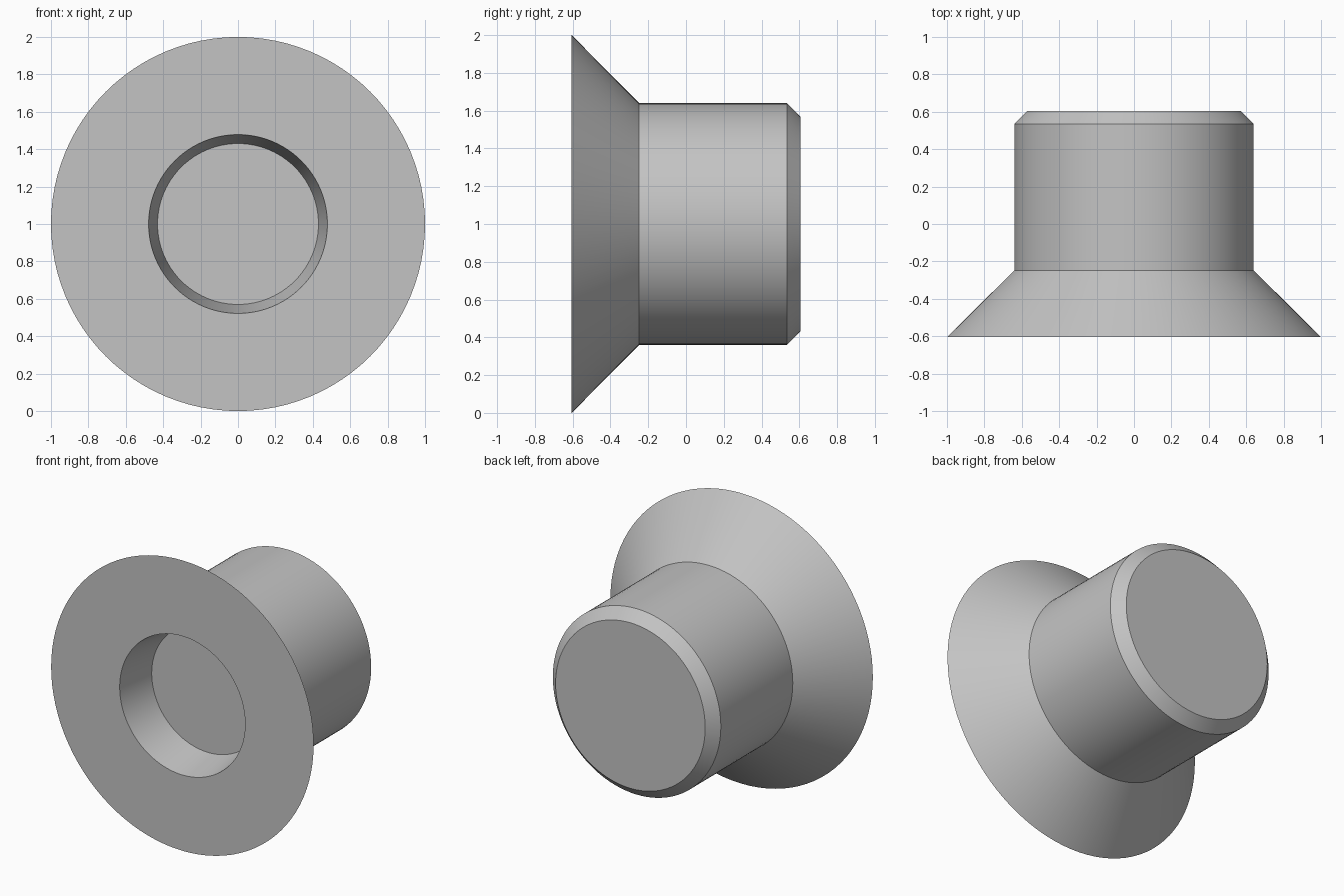
import bpy, bmesh, math
from mathutils import Matrix, Vector

if "Cube" in bpy.data.objects:
    bpy.data.objects.remove(bpy.data.objects["Cube"])

SEGMENTS = 96

# (radius, y) outline: recess floor, recess wall, flared flange, barrel, chamfered back
PROFILE = [(0.43, -0.325), (0.478, -0.605), (1.0, -0.605),
           (0.64, -0.248), (0.64, 0.535), (0.57, 0.605)]

grey = bpy.data.materials.new("light_grey")
grey.diffuse_color = (0.55, 0.55, 0.55, 1)
grey.use_nodes = True
grey.node_tree.nodes["Principled BSDF"].inputs["Base Color"].default_value = grey.diffuse_color

bm = bmesh.new()


def ring(radius, y):
    return [bm.verts.new((radius * math.cos(a), y, 1 + radius * math.sin(a)))
            for a in (2 * math.pi * i / SEGMENTS for i in range(SEGMENTS))]


# Turned body around the y axis
rings = [ring(r, y) for r, y in PROFILE]
for a, b in zip(rings, rings[1:]):
    for i in range(SEGMENTS):
        j = (i + 1) % SEGMENTS
        bm.faces.new((a[i], a[j], b[j], b[i]))

# Flat recess floor and back cap
bm.faces.new(rings[0])
bm.faces.new(rings[-1])
bmesh.ops.recalc_face_normals(bm, faces=bm.faces)

mesh = bpy.data.meshes.new("flanged_plug")
bm.to_mesh(mesh)
bm.free()
mesh.materials.append(grey)
plug = bpy.data.objects.new("flanged_plug", mesh)
bpy.context.collection.objects.link(plug)

# Smooth round walls, sharp rims
bpy.context.view_layer.objects.active = plug
plug.select_set(True)
bpy.ops.object.shade_smooth_by_angle(angle=math.radians(30))
